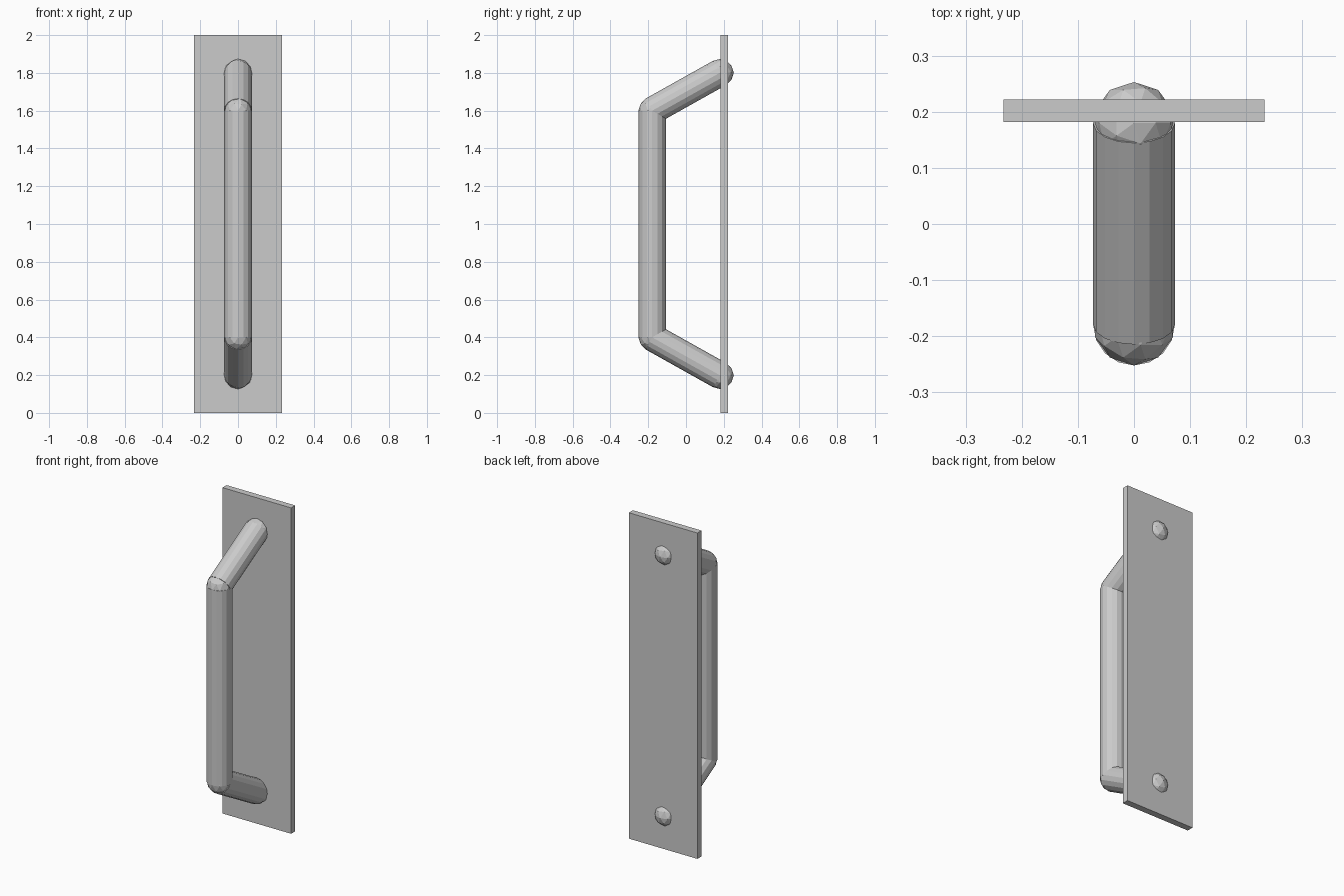
import bpy
from mathutils import Vector

if "Cube" in bpy.data.objects:
    bpy.data.objects.remove(bpy.data.objects["Cube"])

R = 0.073


def rod(name, a, b):
    a, b = Vector(a), Vector(b)
    d = b - a
    bpy.ops.mesh.primitive_cylinder_add(
        vertices=16, radius=R, depth=d.length, location=(a + b) / 2,
        rotation=d.to_track_quat('Z', 'Y').to_euler())
    bpy.context.object.name = name


def ball(name, p):
    bpy.ops.mesh.primitive_ico_sphere_add(subdivisions=2, radius=R, location=p)
    bpy.context.object.name = name


# Back plate
bpy.ops.mesh.primitive_cube_add(size=1, location=(0, 0.202, 1))
plate = bpy.context.object
plate.name = "back_plate"
plate.scale = (0.466, 0.04, 2)

# Handle path points, bottom to top
path = [(0, 0.18, 0.199), (0, -0.179, 0.4), (0, -0.179, 1.6), (0, 0.18, 1.801)]
for name, a, b in zip(("lower_arm", "grip", "upper_arm"), path, path[1:]):
    rod(name, a, b)

# Rounded joints and ends poking through the plate
for name, p in zip(("lower_end", "lower_elbow", "upper_elbow", "upper_end"), path):
    ball(name, p)
